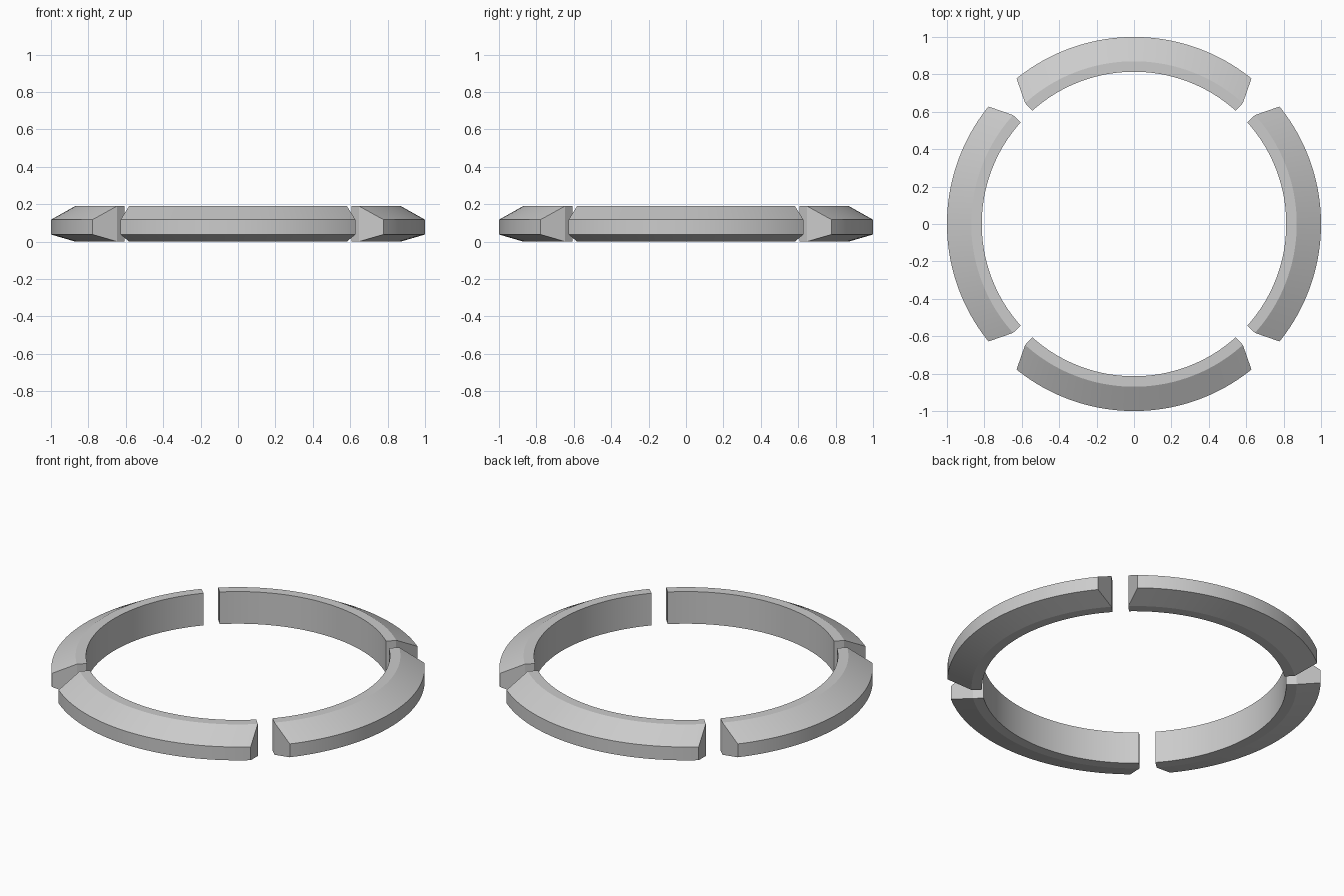
import bpy, bmesh, math

if "Cube" in bpy.data.objects:
    bpy.data.objects.remove(bpy.data.objects["Cube"])

# Cross-section of the ring: radius, height, half-angle of the segment there
INNER, RIDGE, OUTER = (0.814, 41.9), (0.87, 42.0), (1.0, 38.9)
PROFILE = [
    (INNER, 0.0), (RIDGE, 0.0), (OUTER, 0.038),
    (OUTER, 0.117), (RIDGE, 0.19), (INNER, 0.19),
]
STEPS = 40


def ring_segment(name, centre_deg):
    """One bevelled quarter of the ring, with tapered ends."""
    bm = bmesh.new()
    rows = []
    for i in range(STEPS + 1):
        t = 2 * i / STEPS - 1
        row = []
        for (r, half), z in PROFILE:
            a = math.radians(centre_deg + t * half)
            row.append(bm.verts.new((r * math.cos(a), r * math.sin(a), z)))
        rows.append(row)
    n = len(PROFILE)
    for a, b in zip(rows, rows[1:]):
        for j in range(n):
            k = (j + 1) % n
            bm.faces.new((a[j], a[k], b[k], b[j]))
    # End caps: flat inner strip and angled outer face
    for row in (rows[0], rows[-1]):
        bm.faces.new((row[0], row[1], row[4], row[5]))
        bm.faces.new((row[1], row[2], row[3], row[4]))
    bmesh.ops.recalc_face_normals(bm, faces=bm.faces[:])
    mesh = bpy.data.meshes.new(name)
    bm.to_mesh(mesh)
    bm.free()
    obj = bpy.data.objects.new(name, mesh)
    bpy.context.collection.objects.link(obj)
    bpy.ops.object.select_all(action='DESELECT')
    obj.select_set(True)
    bpy.context.view_layer.objects.active = obj
    bpy.ops.object.shade_smooth_by_angle(angle=math.radians(12))


# Four segments with gaps on the diagonals
for label, deg in (("right", 0), ("back", 90), ("left", 180), ("front", 270)):
    ring_segment(f"ring_segment_{label}", deg)
